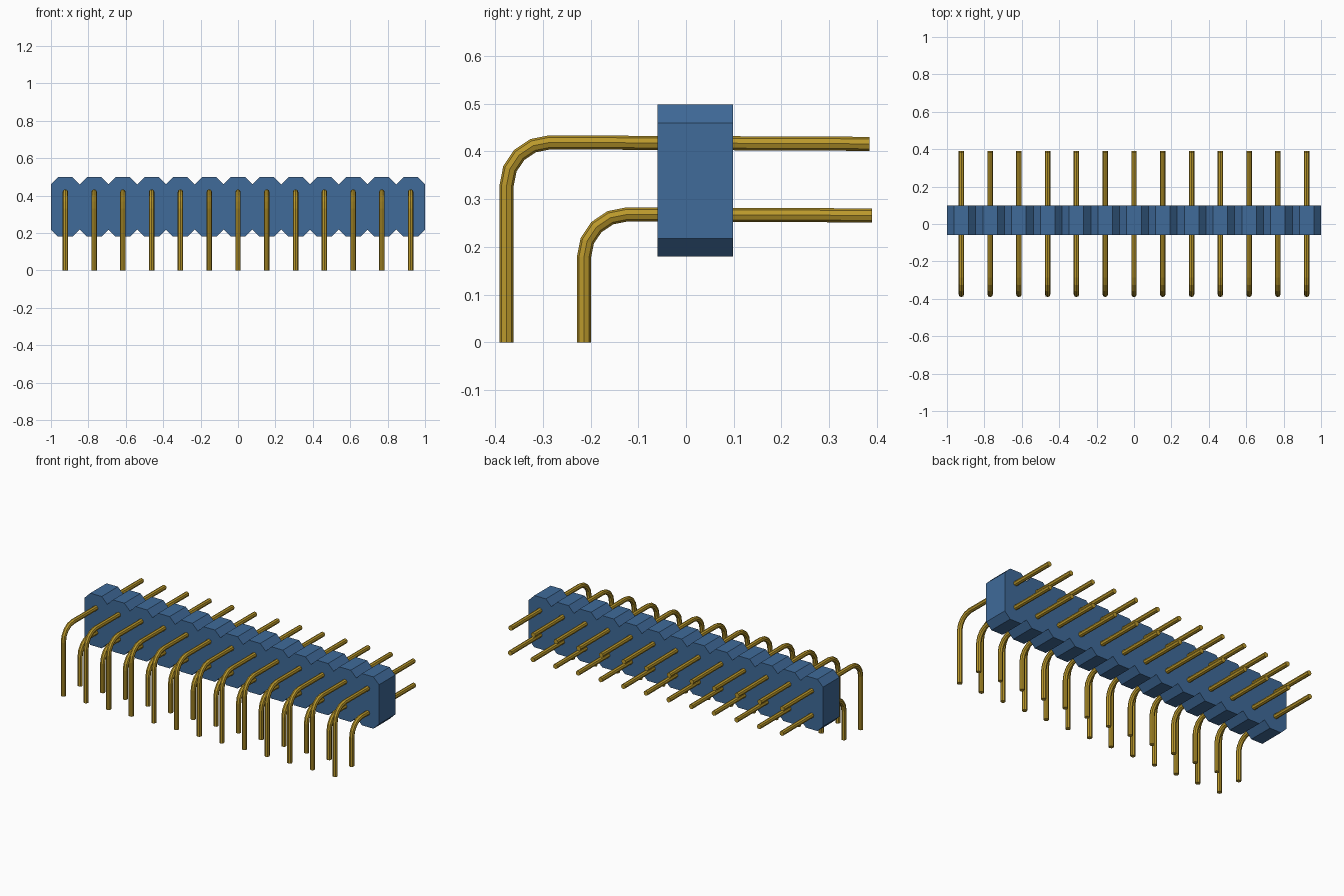
import bpy, bmesh, math
from mathutils import Vector

if "Cube" in bpy.data.objects:
    bpy.data.objects.remove(bpy.data.objects["Cube"], do_unlink=True)

COUNT = 13
PITCH = 2.0 / COUNT
RADIUS = 0.0147
SIDES = 8


def material(name, colour):
    m = bpy.data.materials.new(name)
    m.use_nodes = True
    m.diffuse_color = colour
    m.node_tree.nodes["Principled BSDF"].inputs["Base Color"].default_value = colour
    return m


blue = material("blue plastic", (0.050, 0.145, 0.320, 1))
gold = material("gold metal", (0.500, 0.320, 0.025, 1))


def mesh_from(bm, name, mat):
    bmesh.ops.recalc_face_normals(bm, faces=bm.faces)
    me = bpy.data.meshes.new(name)
    bm.to_mesh(me)
    bm.free()
    me.materials.append(mat)
    return me


def add(name, me, location=(0, 0, 0)):
    ob = bpy.data.objects.new(name, me)
    ob.location = location
    bpy.context.collection.objects.link(ob)
    return ob


# Housing: row of chamfered cells, extruded front to back as one solid
def housing_mesh():
    z0, z1, cut = 0.18, 0.498, 0.038
    top, bottom = [(-1, z1 - cut)], [(-1, z0 + cut)]
    for i in range(COUNT):
        x = -1 + i * PITCH
        for dx, d in ((cut, 0), (PITCH - cut, 0), (PITCH, cut)):
            top.append((x + dx, z1 - d))
            bottom.append((x + dx, z0 + d))
    bm = bmesh.new()
    face = bm.faces.new([bm.verts.new((x, -0.06, z)) for x, z in bottom + top[::-1]])
    out = bmesh.ops.extrude_face_region(bm, geom=[face], use_keep_orig=True)
    moved = [g for g in out["geom"] if isinstance(g, bmesh.types.BMVert)]
    bmesh.ops.translate(bm, verts=moved, vec=(0, 0.158, 0))
    return mesh_from(bm, "housing", blue)


# Pin: octagonal rod swept along a path with a quarter-circle bend
def pin_mesh(name, back, front, z_back, z_front, bend):
    path = [Vector((0, back, z_back))]
    for i in range(5):
        a = math.radians(90 * i / 4)
        path.append(Vector((0, front + bend * (1 - math.sin(a)),
                            z_front - bend * (1 - math.cos(a)))))
    path.append(Vector((0, front, 0)))
    bm = bmesh.new()
    rings = []
    for i, p in enumerate(path):
        before = (p - path[i - 1]).normalized() if i else None
        after = (path[i + 1] - p).normalized() if i < len(path) - 1 else None
        before, after = before or after, after or before
        tangent = (before + after).normalized()
        normal = Vector((0, -tangent.z, tangent.y)) / tangent.dot(after)
        ring = []
        for k in range(SIDES):
            a = 2 * math.pi * k / SIDES
            offset = Vector((math.cos(a), 0, 0)) + normal * math.sin(a)
            ring.append(bm.verts.new(p + offset * RADIUS))
        rings.append(ring)
    for r, s in zip(rings, rings[1:]):
        for k in range(SIDES):
            n = (k + 1) % SIDES
            bm.faces.new((r[k], r[n], s[n], s[k]))
    bm.faces.new(rings[0])
    bm.faces.new(rings[-1])
    return mesh_from(bm, name, gold)


add("housing", housing_mesh())
upper = pin_mesh("upper_pin", 0.385, -0.376, 0.416, 0.419, 0.09)
lower = pin_mesh("lower_pin", 0.390, -0.214, 0.266, 0.268, 0.09)

# Two rows of pins, one pair per cell
for i in range(COUNT):
    x = -1 + (i + 0.5) * PITCH
    add(f"upper_pin_{i + 1}", upper, (x, 0, 0))
    add(f"lower_pin_{i + 1}", lower, (x, 0, 0))
